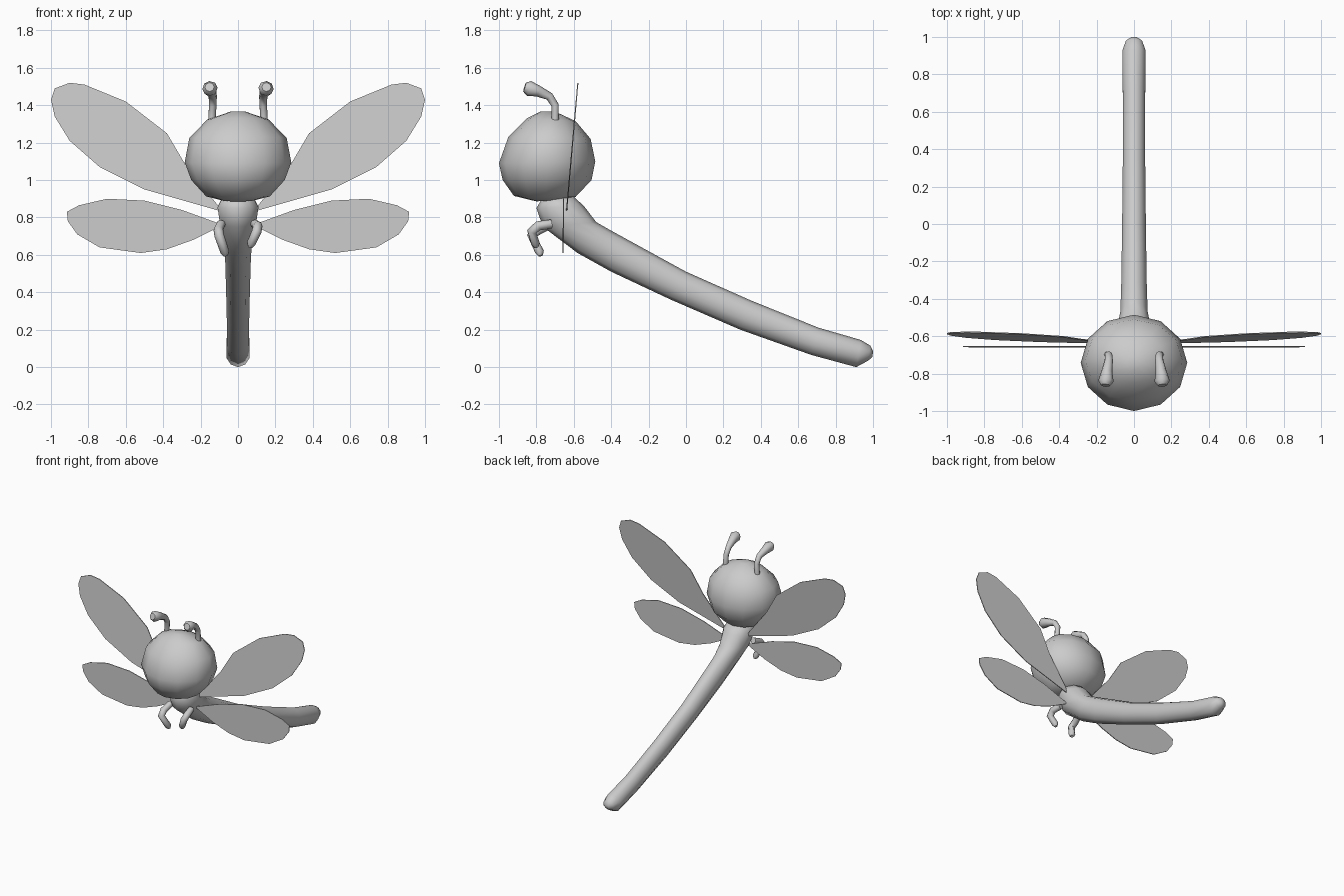
import bpy, bmesh
from math import sin, cos, pi, radians
from mathutils import Vector

cube = bpy.data.objects.get("Cube")
if cube:
    bpy.data.objects.remove(cube, do_unlink=True)

grey = bpy.data.materials.new("plain grey")
grey.use_nodes = True
grey.diffuse_color = (0.6, 0.6, 0.6, 1)
grey.node_tree.nodes["Principled BSDF"].inputs["Base Color"].default_value = grey.diffuse_color


def smooth(obj, angle):
    bpy.ops.object.select_all(action='DESELECT')
    obj.select_set(True)
    bpy.context.view_layer.objects.active = obj
    bpy.ops.object.shade_smooth_by_angle(angle=radians(angle))


def finish(name, bm, angle):
    bmesh.ops.recalc_face_normals(bm, faces=bm.faces)
    mesh = bpy.data.meshes.new(name)
    bm.to_mesh(mesh)
    bm.free()
    mesh.materials.append(grey)
    obj = bpy.data.objects.new(name, mesh)
    bpy.context.collection.objects.link(obj)
    smooth(obj, angle)
    return obj


def loft(name, rings, sides):
    """Skin oval rings given as front y, z, back y, z and half width."""
    bm = bmesh.new()
    loops = []
    for fy, fz, by, bz, half in rings:
        mid = Vector((0, (fy + by) / 2, (fz + bz) / 2))
        arm = Vector((0, fy, fz)) - mid
        loops.append([bm.verts.new(mid + arm * cos(2 * pi * i / sides)
                                   + Vector((half * sin(2 * pi * i / sides), 0, 0)))
                      for i in range(sides)])
    for a, b in zip(loops, loops[1:]):
        for i in range(sides):
            j = (i + 1) % sides
            bm.faces.new((a[i], a[j], b[j], b[i]))
    bm.faces.new(loops[0])
    bm.faces.new(loops[-1])
    return finish(name, bm, 70)


def tube(name, points):
    """Tapered round limb through points given as x, y, z, radius."""
    curve = bpy.data.curves.new(name, 'CURVE')
    curve.dimensions = '3D'
    curve.bevel_depth = 1
    curve.bevel_resolution = 2
    curve.use_fill_caps = True
    line = curve.splines.new('POLY')
    line.points.add(len(points) - 1)
    for p, (x, y, z, r) in zip(line.points, points):
        p.co = (x, y, z, 1)
        p.radius = r
    curve.materials.append(grey)
    obj = bpy.data.objects.new(name, curve)
    bpy.context.collection.objects.link(obj)
    bpy.ops.object.select_all(action='DESELECT')
    obj.select_set(True)
    bpy.context.view_layer.objects.active = obj
    bpy.ops.object.convert(target='MESH')
    smooth(bpy.context.object, 70)


def wing(name, outline, side, base_y, lean):
    """Thin flat plate from an x, z outline, leaning back as it rises."""
    bm = bmesh.new()
    front = bm.faces.new([bm.verts.new((side * x, base_y + lean * (z - 0.84) - 0.003, z))
                          for x, z in outline])
    new = bmesh.ops.extrude_face_region(bm, geom=[front])["geom"]
    bmesh.ops.translate(bm, vec=(0, 0.006, 0),
                        verts=[v for v in new if isinstance(v, bmesh.types.BMVert)])
    finish(name, bm, 30)


# Head: rounded, with a flatter underside
loft("head", [(-0.80, 0.886, -0.68, 0.893, 0.08),
              (-0.92, 0.915, -0.59, 0.91, 0.17),
              (-0.98, 1.0, -0.505, 1.0, 0.25),
              (-1.0, 1.09, -0.485, 1.1, 0.285),
              (-0.95, 1.23, -0.51, 1.22, 0.26),
              (-0.85, 1.33, -0.59, 1.315, 0.165),
              (-0.78, 1.366, -0.70, 1.366, 0.04)], 12)

# Body: thorax flowing into a long curved tail
loft("body", [(-0.77, 0.90, -0.61, 0.92, 0.085),
              (-0.80, 0.85, -0.545, 0.86, 0.115),
              (-0.765, 0.75, -0.48, 0.775, 0.10),
              (-0.58, 0.61, -0.41, 0.735, 0.077),
              (-0.40, 0.51, -0.31, 0.68, 0.072),
              (-0.08, 0.36, 0.0, 0.51, 0.067),
              (0.29, 0.20, 0.35, 0.355, 0.063),
              (0.67, 0.065, 0.71, 0.21, 0.063),
              (0.91, 0.0, 0.935, 0.145, 0.066),
              (0.975, 0.035, 0.985, 0.115, 0.045),
              (0.997, 0.055, 1.0, 0.085, 0.015)], 10)

upper = [(0.08, 0.83), (0.28, 1.08), (0.38, 1.25), (0.60, 1.42), (0.82, 1.51),
         (0.90, 1.52), (0.98, 1.49), (1.0, 1.43), (0.98, 1.34), (0.90, 1.21),
         (0.74, 1.07), (0.50, 0.95)]
lower = [(0.08, 0.76), (0.30, 0.84), (0.50, 0.89), (0.70, 0.90), (0.85, 0.865),
         (0.915, 0.83), (0.91, 0.78), (0.86, 0.71), (0.74, 0.64), (0.52, 0.61),
         (0.38, 0.63), (0.24, 0.68)]

for word, s in (("left", 1), ("right", -1)):
    # Wings
    wing(word + "_upper_wing", upper, s, -0.638, 0.088)
    wing(word + "_lower_wing", lower, s, -0.655, 0.01)

    # Antenna with a clubbed tip
    tube(word + "_antenna", [(s * 0.14, -0.70, 1.31, 0.02), (s * 0.135, -0.70, 1.40, 0.02),
                             (s * 0.135, -0.73, 1.447, 0.022), (s * 0.145, -0.79, 1.475, 0.03),
                             (s * 0.15, -0.84, 1.49, 0.041), (s * 0.152, -0.863, 1.497, 0.025)])

    # Bent leg, the right one hanging slightly lower
    drop = 0 if s > 0 else 0.045
    tube(word + "_leg", [(s * 0.09, -0.72, 0.765, 0.024), (s * 0.105, -0.79, 0.755 - drop / 2, 0.026),
                         (s * 0.10, -0.825, 0.725 - drop / 2, 0.026),
                         (s * 0.07, -0.805 + drop / 2, 0.66 - drop, 0.024),
                         (s * 0.065, -0.80 + drop / 2, 0.64 - drop, 0.012)])
